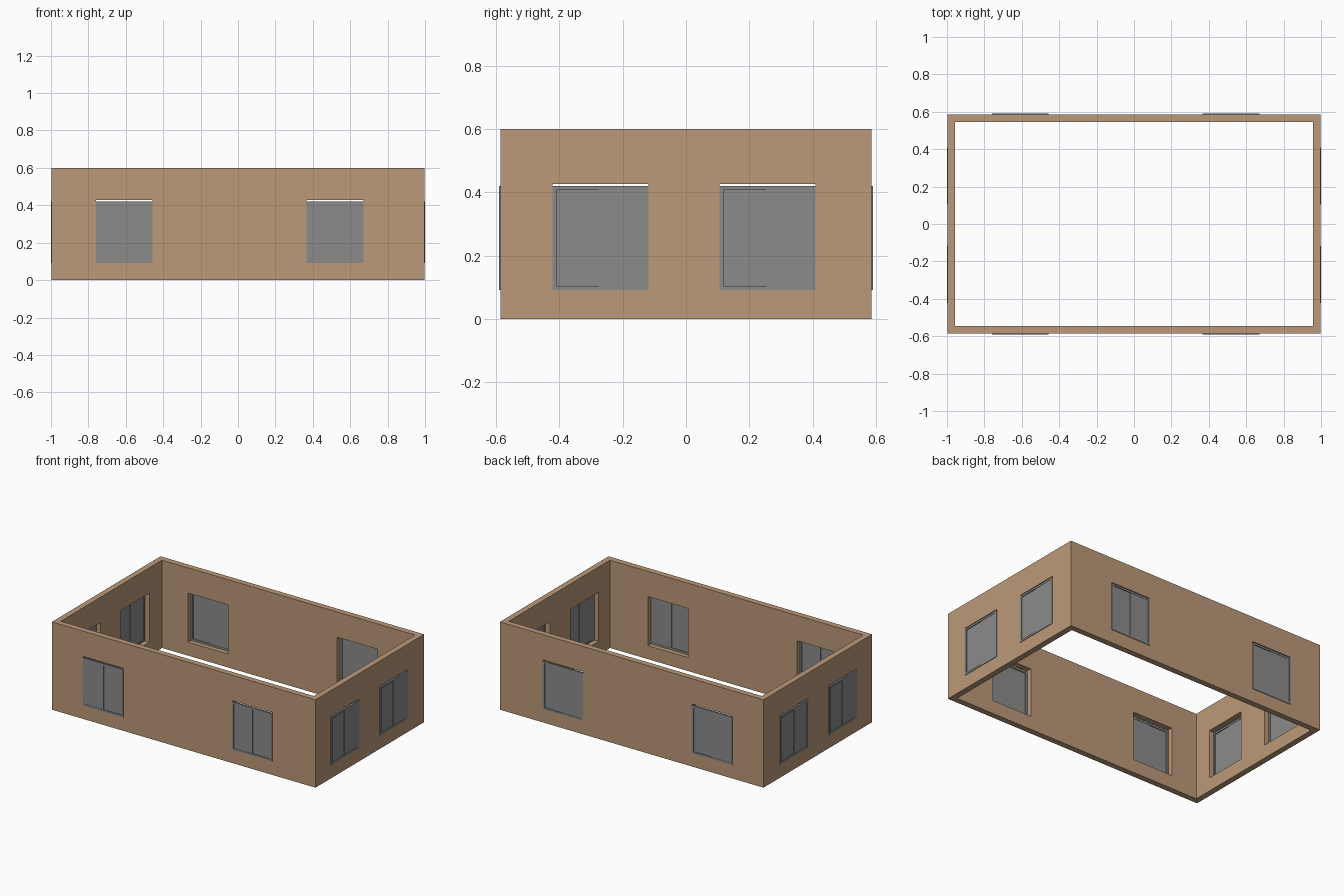
import bpy
import bmesh

if "Cube" in bpy.data.objects:
    bpy.data.objects.remove(bpy.data.objects["Cube"])

HX, HY, H, T = 0.996, 0.586, 0.6, 0.04       # wall half sizes, height, thickness
WIN_W, Z0, Z1, Z_OPEN = 0.304, 0.092, 0.42, 0.427
X_POS = (-0.608, 0.519)                      # windows along the long walls
Y_POS = (-0.27, 0.257)                       # windows along the short walls


def material(name, rgb):
    m = bpy.data.materials.new(name)
    m.diffuse_color = (*rgb, 1)
    m.use_nodes = True
    m.node_tree.nodes["Principled BSDF"].inputs["Base Color"].default_value = m.diffuse_color
    return m


WALL = material("tan wall", (0.50, 0.32, 0.19))
GLASS = material("window grey", (0.26, 0.26, 0.26))


def add_box(bm, lo, hi):
    verts = bmesh.ops.create_cube(bm, size=1)["verts"]
    for v in verts:
        for i in range(3):
            v.co[i] = (lo[i] + hi[i]) / 2 + v.co[i] * (hi[i] - lo[i])


def make_object(name, boxes, mat):
    bm = bmesh.new()
    for lo, hi in boxes:
        add_box(bm, lo, hi)
    me = bpy.data.meshes.new(name)
    bm.to_mesh(me)
    bm.free()
    me.materials.append(mat)
    ob = bpy.data.objects.new(name, me)
    bpy.context.collection.objects.link(ob)
    return ob


# Walls: solid block with the room and the window openings cut through
walls = make_object("walls", [((-HX, -HY, 0), (HX, HY, H))], WALL)
cuts = [((-HX + T, -HY + T, -1), (HX - T, HY - T, 2))]
w = WIN_W / 2
cuts += [((x - w, -2, Z0), (x + w, 2, Z_OPEN)) for x in X_POS]
cuts += [((-2, y - w, Z0), (2, y + w, Z_OPEN)) for y in Y_POS]
cutters = []
for c in cuts:
    cutter = make_object("cutter", [c], WALL)
    cutter.hide_render = True
    mod = walls.modifiers.new("cut", "BOOLEAN")
    mod.operation = "DIFFERENCE"
    mod.solver = "EXACT"
    mod.object = cutter
    cutters.append(cutter)
bpy.context.view_layer.update()
cut_mesh = bpy.data.meshes.new_from_object(
    walls.evaluated_get(bpy.context.evaluated_depsgraph_get()))
walls.modifiers.clear()
walls.data = cut_mesh
for cutter in cutters:
    bpy.data.objects.remove(cutter)


# Sliding window: slim frame, one outer pane and one inner pane
def window(name, axis, sign, centre, outer_side):
    wall = HX if axis == 0 else HY

    def box(u0, u1, d0, d1, z0, z1):
        a, b = sorted((sign * (wall + d0), sign * (wall + d1)))
        u0, u1 = centre + u0, centre + u1
        if axis == 0:
            return (a, u0, z0), (b, u1, z1)
        return (u0, a, z0), (u1, b, z1)

    f, back, front = 0.013, -0.008, 0.004
    boxes = [
        box(-w, w, back, front, Z0, Z0 + f),
        box(-w, w, back, front, Z1 - f, Z1),
        box(-w, -w + f, back, front, Z0 + f, Z1 - f),
        box(w - f, w, back, front, Z0 + f, Z1 - f),
    ]
    for side in (-1, 1):
        u0, u1 = sorted((side * (w - f), -side * 0.004))
        d = (-0.002, 0.002) if side == outer_side else (-0.006, -0.002)
        boxes.append(box(u0, u1, *d, Z0 + f, Z1 - f))
    make_object(name, boxes, GLASS)


for i, x in enumerate(X_POS):
    window(f"front_window_{i + 1}", 1, -1, x, -1)
    window(f"back_window_{i + 1}", 1, 1, x, -1)
for i, y in enumerate(Y_POS):
    window(f"left_window_{i + 1}", 0, -1, y, -1)
    window(f"right_window_{i + 1}", 0, 1, y, 1)
